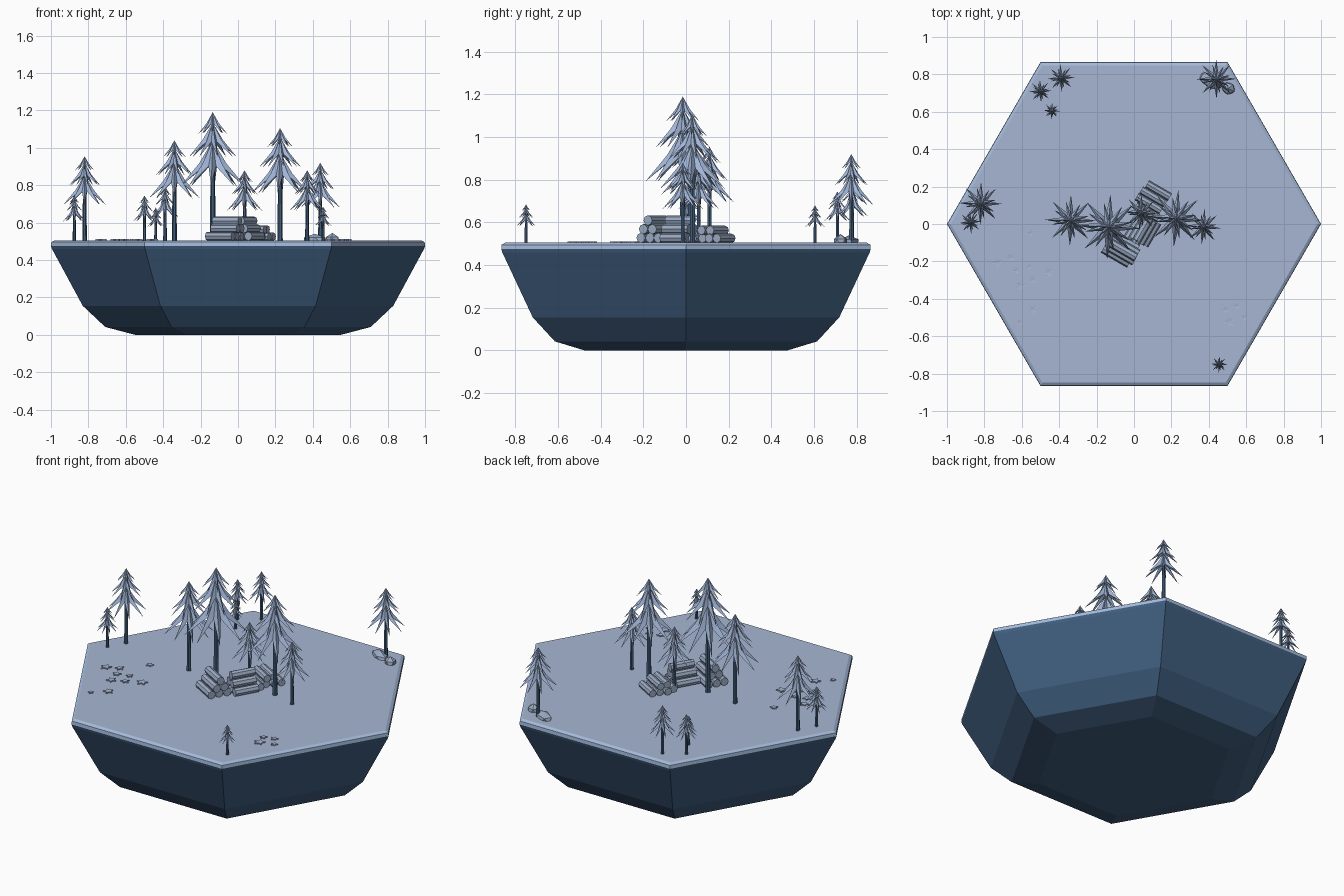
import bpy, bmesh, math, random
from mathutils import Matrix, Vector

if "Cube" in bpy.data.objects:
    bpy.data.objects.remove(bpy.data.objects["Cube"])

random.seed(4)
GROUND = 0.505


def mat(name, r, g, b):
    m = bpy.data.materials.new(name)
    m.diffuse_color = (r, g, b, 1)
    m.use_nodes = True
    m.node_tree.nodes["Principled BSDF"].inputs["Base Color"].default_value = m.diffuse_color
    return m


snow = mat("pale blue snow", 0.39, 0.47, 0.65)
earth = mat("dark blue earth", 0.052, 0.115, 0.22)
needle = mat("frosted needles", 0.37, 0.48, 0.70)
bark = mat("dark bark", 0.052, 0.11, 0.20)
wood = mat("grey blue logs", 0.33, 0.41, 0.56)
frost = mat("frosted rim", 0.37, 0.49, 0.70)


def finish(name, bm, mats):
    bmesh.ops.recalc_face_normals(bm, faces=bm.faces[:])
    me = bpy.data.meshes.new(name)
    bm.to_mesh(me)
    bm.free()
    for m in mats:
        me.materials.append(m)
    ob = bpy.data.objects.new(name, me)
    bpy.context.collection.objects.link(ob)
    return ob


def ring(bm, n, r, z, turn=0.0, c=(0, 0)):
    return [bm.verts.new((c[0] + r * math.cos(turn + i * math.tau / n),
                          c[1] + r * math.sin(turn + i * math.tau / n), z)) for i in range(n)]


def bridge(bm, a, b, mi=0):
    n = len(a)
    for i in range(n):
        bm.faces.new((a[i], a[(i + 1) % n], b[(i + 1) % n], b[i])).material_index = mi


# hexagonal island, stacked rings: earth below, frosted rim, snow on top
bm = bmesh.new()
profile = [(0.55, 0), (0.71, 0.042), (0.83, 0.155), (0.995, 0.46), (1.0, 0.475), (0.998, 0.495), (0.98, GROUND)]
rings = [ring(bm, 6, r, z) for r, z in profile]
bm.faces.new(rings[0])
for i in range(6):
    bridge(bm, rings[i], rings[i + 1], 0 if i < 4 else 2)
bm.faces.new(rings[-1]).material_index = 1
finish("island", bm, [earth, snow, frost])


# one drooping tier of eight pointed branches
def tier(bm, x, y, apex, drop, rad, turn):
    n = 8
    top = bm.verts.new((x, y, apex))
    under = bm.verts.new((x, y, apex - drop * 0.42))
    off = math.pi / n
    ridge = ring(bm, n, rad * 0.42, apex - drop * 0.50, turn, (x, y))
    valley = ring(bm, n, rad * 0.30, apex - drop * 0.56, turn + off, (x, y))
    tips = ring(bm, n, rad, apex - drop, turn, (x, y))
    for i in range(n):
        l, r = valley[i - 1], valley[i]
        for f in ((top, l, ridge[i]), (top, ridge[i], r), (ridge[i], l, tips[i]),
                  (ridge[i], tips[i], r), (l, under, tips[i]), (r, tips[i], under)):
            bm.faces.new(f)


def tree(x, y, top):
    h = top - GROUND
    rad = 0.255 * h
    turn = random.uniform(-0.1, 0.1)
    bm = bmesh.new()
    for apex, tip, k, t in ((1.0, 0.83, 0.45, 0), (0.92, 0.65, 0.75, 0.25), (0.78, 0.42, 1.0, 0)):
        tier(bm, x, y, GROUND + apex * h, (apex - tip) * h, k * rad, turn + t)
    finish("tree_branches", bm, [needle])
    bm = bmesh.new()
    a = ring(bm, 6, 0.006 + 0.014 * h, GROUND - 0.005, 0, (x, y))
    b = ring(bm, 6, 0.004 + 0.010 * h, GROUND + 0.75 * h, 0, (x, y))
    bridge(bm, a, b)
    bm.faces.new(a)
    bm.faces.new(b)
    finish("tree_trunk", bm, [bark])


for t in [(-0.135, -0.015, 1.19), (0.225, 0.03, 1.105), (-0.34, 0.02, 1.04), (0.035, 0.06, 0.88),
          (0.37, -0.015, 0.88), (-0.82, 0.11, 0.955), (-0.875, 0.01, 0.745), (-0.39, 0.78, 0.795),
          (-0.50, 0.71, 0.745), (-0.44, 0.605, 0.68), (0.44, 0.775, 0.92), (0.455, -0.75, 0.685)]:
    tree(*t)


# triangular stacks of eight-sided logs
def log_pile(x, y, angle, length, r, rows):
    bm = bmesh.new()
    place = Matrix.Translation((x, y, GROUND)) @ Matrix.Rotation(angle, 4, 'Z')
    for level, count in enumerate(rows):
        for i in range(count):
            pos = Vector((random.uniform(-0.012, 0.012), (i - (count - 1) / 2) * 2 * r,
                          r * 0.95 + level * r * 1.75))
            m = place @ Matrix.Translation(pos) @ Matrix.Rotation(math.pi / 2, 4, 'Y')
            bmesh.ops.create_cone(bm, cap_ends=True, segments=8, radius1=r, radius2=r,
                                  depth=length, matrix=m)
    finish("log_pile", bm, [wood])


log_pile(-0.065, -0.135, math.radians(-30), 0.16, 0.0235, (3, 2, 1))
log_pile(0.045, -0.035, math.radians(60), 0.14, 0.0235, (3, 2, 1))
log_pile(0.095, 0.125, math.radians(-30), 0.14, 0.0215, (4, 2))


# low rocks by the back right corner
for x, y, sx, sy, sz in [(0.41, 0.765, 0.075, 0.04, 0.035), (0.505, 0.725, 0.04, 0.035, 0.04)]:
    bm = bmesh.new()
    bmesh.ops.create_icosphere(bm, subdivisions=1, radius=1,
                               matrix=Matrix.Translation((x, y, GROUND)) @
                               Matrix.Rotation(-0.5, 4, 'Z') @ Matrix.Diagonal((sx, sy, sz, 1)))
    bmesh.ops.bisect_plane(bm, geom=bm.verts[:] + bm.edges[:] + bm.faces[:],
                           plane_co=(0, 0, GROUND - 0.005), plane_no=(0, 0, -1), clear_outer=True)
    finish("rock", bm, [wood])

# five-pointed ground flowers
bm = bmesh.new()
for x, y, r in [(-0.73, -0.21, 0.033), (-0.61, -0.33, 0.03), (-0.54, -0.46, 0.03), (-0.61, -0.525, 0.016),
                (-0.455, -0.26, 0.033), (-0.55, -0.05, 0.022), (-0.66, -0.18, 0.025), (-0.63, -0.25, 0.025),
                (-0.54, -0.30, 0.025), (-0.56, -0.23, 0.02), (0.51, -0.525, 0.033), (0.55, -0.44, 0.022),
                (0.49, -0.46, 0.022), (0.59, -0.50, 0.02)]:
    turn = random.uniform(0, 1.2)
    base = ring(bm, 10, r, GROUND - 0.002, turn, (x, y))
    upper = ring(bm, 10, r, GROUND + 0.006, turn, (x, y))
    for loop in (base, upper):
        for v in loop[1::2]:
            v.co.x = x + (v.co.x - x) * 0.5
            v.co.y = y + (v.co.y - y) * 0.5
    bridge(bm, base, upper)
    top = bm.verts.new((x, y, GROUND + 0.004))
    for i in range(10):
        bm.faces.new((upper[i], upper[(i + 1) % 10], top))
finish("ground_flowers", bm, [snow])
